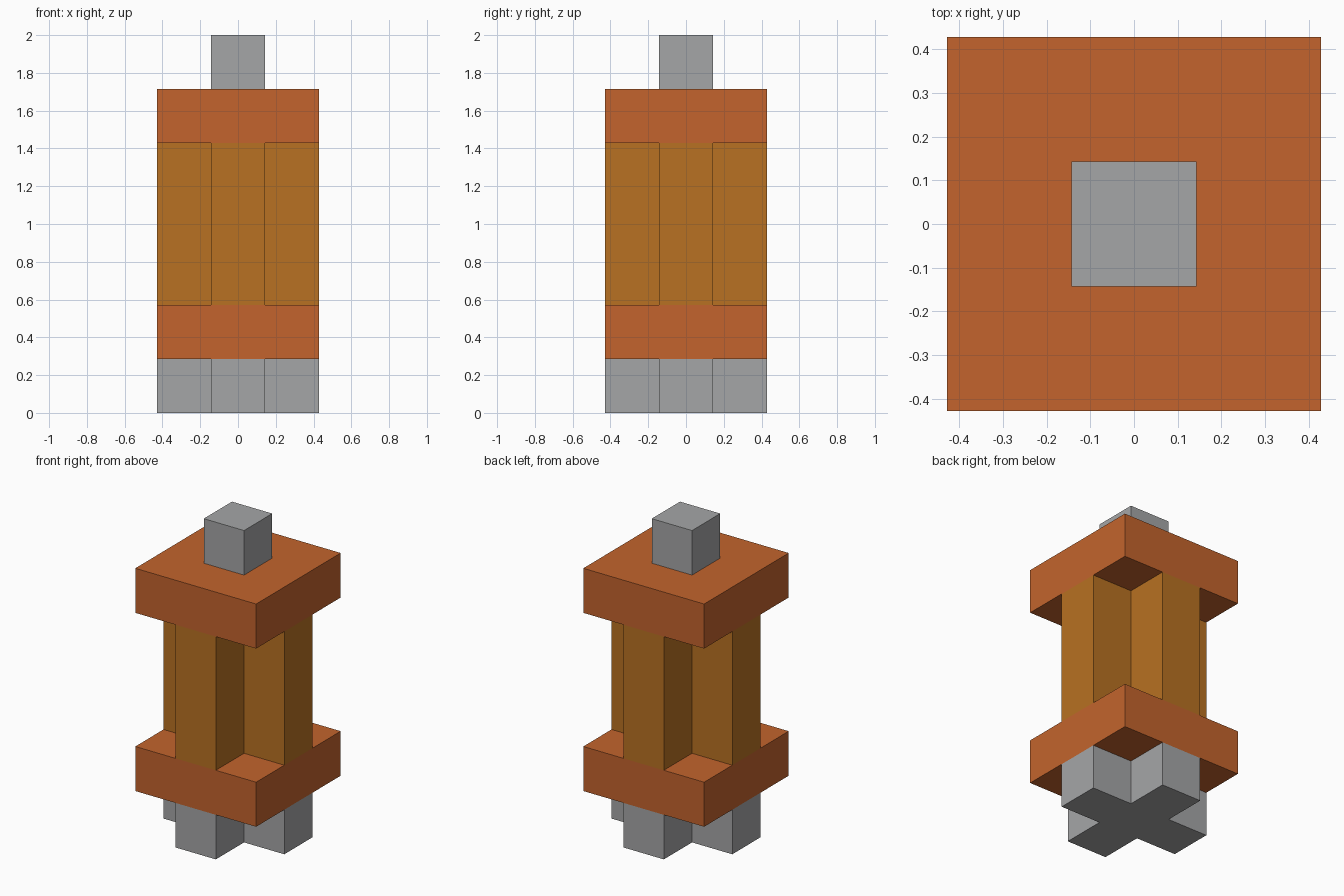
import bpy
import bmesh

cube = bpy.data.objects.get("Cube")
if cube:
    bpy.data.objects.remove(cube, do_unlink=True)

U = 2 / 7          # height of each layer
A = U / 2          # half width of the core
B = 3 * U / 2      # half width of the whole body


def material(name, rgb):
    mat = bpy.data.materials.new(name)
    mat.use_nodes = True
    mat.diffuse_color = (*rgb, 1)
    bsdf = next(n for n in mat.node_tree.nodes if n.type == 'BSDF_PRINCIPLED')
    bsdf.inputs["Base Color"].default_value = (*rgb, 1)
    bsdf.inputs["Roughness"].default_value = 0.8
    return mat


def prism(name, profile, z0, z1, mat):
    """Extrude a flat outline from z0 up to z1."""
    bm = bmesh.new()
    base = bm.faces.new([bm.verts.new((x, y, z0)) for x, y in profile])
    top = bmesh.ops.extrude_face_region(bm, geom=[base], use_keep_orig=True)["geom"]
    bmesh.ops.translate(bm, vec=(0, 0, z1 - z0),
                        verts=[g for g in top if isinstance(g, bmesh.types.BMVert)])
    bmesh.ops.recalc_face_normals(bm, faces=bm.faces)
    mesh = bpy.data.meshes.new(name)
    bm.to_mesh(mesh)
    bm.free()
    mesh.materials.append(mat)
    obj = bpy.data.objects.new(name, mesh)
    bpy.context.collection.objects.link(obj)
    return obj


def square(h):
    return [(-h, -h), (h, -h), (h, h), (-h, h)]


# Plus-shaped outline: one arm turned through four quarter turns
cross = []
arm = [(B, -A), (B, A), (A, A)]
for _ in range(4):
    cross += arm
    arm = [(-y, x) for x, y in arm]

grey = material("grey metal", (0.376, 0.381, 0.386))
orange = material("copper orange", (0.546, 0.127, 0.026))
amber = material("amber brown", (0.479, 0.165, 0.016))

# Layers from the ground up
prism("base_cross", cross, 0, U, grey)
prism("lower_plate", square(B), U, 2 * U, orange)
prism("cross_column", cross, 2 * U, 5 * U, amber)
prism("upper_plate", square(B), 5 * U, 6 * U, orange)
prism("top_peg", square(A), 6 * U, 7 * U, grey)
